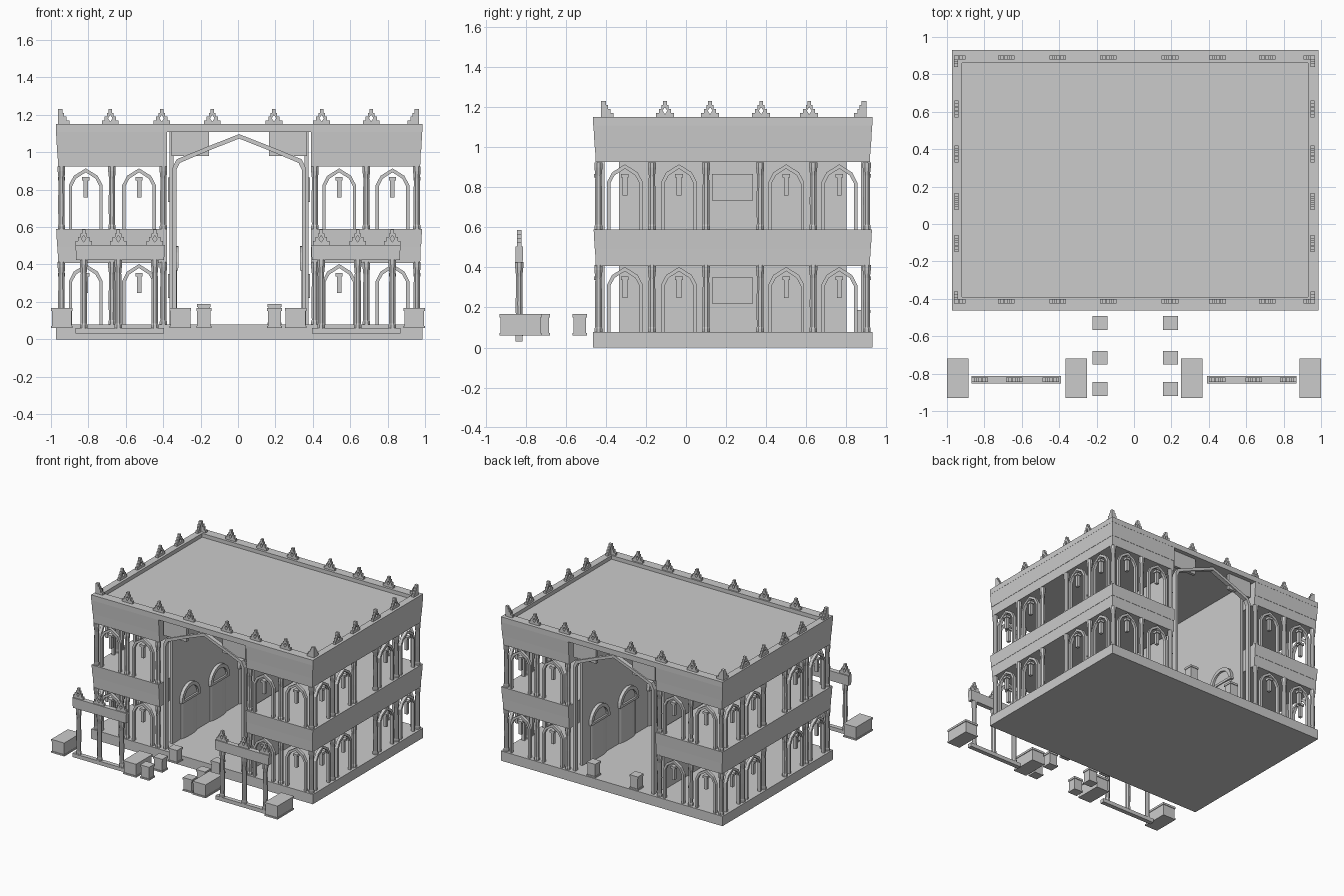
import bpy, bmesh, math
from mathutils import Matrix, Vector

if "Cube" in bpy.data.objects:
    bpy.data.objects.remove(bpy.data.objects["Cube"])


def place(x, y, z, rot=0):
    return Matrix.Translation((x, y, z)) @ Matrix.Rotation(math.radians(rot), 4, 'Z')


def finish(name, bm, mirror=True, smooth=False, shift=.006):
    bmesh.ops.recalc_face_normals(bm, faces=bm.faces)
    me = bpy.data.meshes.new(name)
    bm.to_mesh(me)
    bm.free()
    ob = bpy.data.objects.new(name, me)
    bpy.context.collection.objects.link(ob)
    ob.location.x = shift
    if mirror:
        m = ob.modifiers.new("mirror", 'MIRROR')
        m.use_mirror_merge = False
    if smooth:
        bpy.ops.object.select_all(action='DESELECT')
        ob.select_set(True)
        bpy.context.view_layer.objects.active = ob
        bpy.ops.object.shade_smooth_by_angle(angle=math.radians(35))
    return ob


def box(bm, x0, x1, y0, y1, z0, z1, flare=(0, 0, 0)):
    """Box whose top grows by flare = (x low, x high, both y)."""
    fl, fr, fy = flare
    rings = [[(x0, y0, z0), (x1, y0, z0), (x1, y1, z0), (x0, y1, z0)],
             [(x0 - fl, y0 - fy, z1), (x1 + fr, y0 - fy, z1),
              (x1 + fr, y1 + fy, z1), (x0 - fl, y1 + fy, z1)]]
    a, b = [[bm.verts.new(p) for p in r] for r in rings]
    bm.faces.new(a)
    bm.faces.new(b)
    for i in range(4):
        j = (i + 1) % 4
        bm.faces.new((a[i], a[j], b[j], b[i]))


def prism(bm, pts, depth, mat):
    """Extrude an x-z outline along local y."""
    a = [bm.verts.new(mat @ Vector((x, -depth / 2, z))) for x, z in pts]
    b = [bm.verts.new(mat @ Vector((x, depth / 2, z))) for x, z in pts]
    bm.faces.new(a)
    bm.faces.new(b)
    for i in range(len(a)):
        j = (i + 1) % len(a)
        bm.faces.new((a[i], a[j], b[j], b[i]))


def lathe(bm, prof, x, y, z, n=8):
    rings = []
    for r, h in prof:
        rings.append([bm.verts.new((x + r * math.cos((k + .5) * math.tau / n),
                                    y + r * math.sin((k + .5) * math.tau / n), z + h))
                      for k in range(n)])
    bm.faces.new(rings[0])
    bm.faces.new(rings[-1])
    for a, b in zip(rings, rings[1:]):
        for k in range(n):
            bm.faces.new((a[k], a[(k + 1) % n], b[(k + 1) % n], b[k]))


def band(outer, inner):
    """Closed outline of a symmetric arch from right-half outer/inner points."""
    full = lambda h: h + [(-x, z) for x, z in reversed(h[:-1])]
    return full(outer) + full(inner)[::-1]


COL = [(.021, 0), (.021, .018), (.018, .026), (.019, .15), (.017, .27), (.022, .31), (.022, .335)]
ARCH = band([(.09, 0), (.09, .235), (.064, .285), (0, .325)],
            [(.073, 0), (.073, .23), (.052, .27), (0, .304)])
HALF_FINIAL = [(0, 0), (.045, 0), (.045, .022), (.03, .022), (.03, .043), (.017, .043),
               (.017, .062), (.009, .062), (.009, .083), (0, .083), (0, .052), (.012, .034), (0, .016)]
STEPS = [(0, 0), (.062, 0), (.062, .022), (.046, .022), (.046, .043), (.034, .043),
         (.034, .062), (.024, .062), (.024, .083), (0, .083)]


def finial(bm, x, y, z, rot):
    for s in (1, -1):
        prism(bm, [(s * px, pz) for px, pz in HALF_FINIAL], .022, place(x, y, z, rot))


# base and roof
bm = bmesh.new()
box(bm, -.98, .98, -.463, .93, 0, .078)
finish("base_slab", bm, False)
bm = bmesh.new()
box(bm, -.97, .97, -.45, .92, 1.108, 1.12)
finish("roof_deck", bm, False)
bm = bmesh.new()
box(bm, -.98, .98, -.463, -.39, 1.108, 1.15)
box(bm, -.98, .98, .86, .93, 1.108, 1.15)
for s in (-1, 1):
    a, b = sorted((s * .925, s * .98))
    box(bm, a, b, -.39, .86, 1.108, 1.15)
finish("roof_rim", bm, False)

# wing floors with stepped, slightly flared fascia bands
bm = bmesh.new()
box(bm, .385, .968, -.451, .918, .408, .495, (0, .003, .003))
box(bm, .385, .973, -.456, .923, .495, .59, (0, .005, .005))
finish("gallery_floor", bm)
bm = bmesh.new()
box(bm, .385, .968, -.451, .918, .925, 1.0, (0, .003, .003))
box(bm, .385, .973, -.456, .923, 1.0, 1.11, (0, .006, .006))
finish("upper_fascia", bm)

# hall walls with panels on the gallery side
bm = bmesh.new()
box(bm, .35, .372, -.335, .80, .075, 1.11)
finish("hall_wall", bm)
bm = bmesh.new()
for z in (.22, .735):
    box(bm, .37, .38, .13, .335, z, z + .13)
finish("wall_panel", bm)

# arcades: columns, pointed arches, lamps on both storeys
FRONT, BACK, SIDE = -.44, .905, .95
columns = [(x, y) for y in (FRONT, BACK) for x in (.405, .68, .95)]
columns += [(SIDE, y) for y in (-.17, .10, .37, .635)]
arches = [(x, y, 0) for y in (FRONT, BACK) for x in (.535, .82)]
arches += [(SIDE, y, 90) for y in (-.305, -.035, .5, .765)]
cols, arcs, lamps = bmesh.new(), bmesh.new(), bmesh.new()
for z in (.077, .589):
    for x, y in columns:
        lathe(cols, COL, x, min(max(y, -.437), .902), z)
    for x, y, rot in arches:
        prism(arcs, ARCH, .024, place(x, y, z, rot))
        box(lamps, x - .012, x + .012, y - .012, y + .012, z + .17, z + .26)
        box(lamps, x - .019, x + .019, y - .019, y + .019, z + .26, z + .278)
finish("columns", cols)
finish("pointed_arches", arcs)
finish("lamps", lamps)

# tall portals front and back
bm = bmesh.new()
portal = band([(.357, .075), (.357, .915), (.335, .962), (.17, 1.03), (0, 1.097)],
              [(.336, .075), (.336, .905), (.318, .943), (.165, 1.008), (0, 1.073)])
for y in (-.425, .89):
    prism(bm, portal, .035, place(0, y, 0))
finish("portal_frame", bm, False)
bm = bmesh.new()
for y in (-.42, .885):
    box(bm, .16, .362, y - .012, y + .012, .98, 1.11)
finish("portal_spandrel", bm)

# round-headed doors along the hall
leaf, hood = bmesh.new(), bmesh.new()
semi = lambda r, n=12: [(r * math.cos(k * math.pi / n), r * math.sin(k * math.pi / n)) for k in range(n + 1)]
for y in (-.13, .235, .60):
    m = Matrix.Translation((.35, y, .23)) @ Matrix.Diagonal((.17, 1, 1, 1))
    bmesh.ops.create_cone(leaf, cap_ends=True, segments=32, radius1=.1, radius2=.1, depth=.31, matrix=m)
    prism(hood, semi(.118) + semi(.09)[::-1], .026, place(.338, y, .382, 90))
    prism(hood, semi(.092), .01, place(.346, y, .382, 90))
    box(hood, .326, .352, y - .118, y + .118, .368, .386)
finish("door_leaf", leaf, smooth=True)
finish("door_hood", hood)

# roof finials, with stepped corner pieces
bm = bmesh.new()
for y in (-.413, .89):
    for x in (-.685, -.41, -.14, .19, .445, .71):
        finial(bm, x, y, 1.148, 0)
for s in (-1, 1):
    for y in (-.105, .12, .375, .615):
        finial(bm, s * .952, y, 1.148, 90)
    for y, d in ((-.424, 1), (.901, -1)):
        prism(bm, [(-s * px, pz) for px, pz in STEPS], .022, place(s * .965, y + d * .011, 1.148))
        prism(bm, [(d * px, pz) for px, pz in STEPS], .022, place(s * .954, y, 1.148, 90))
finish("roof_finials", bm, False, shift=.002)

# free-standing colonnade gates in front
bm = bmesh.new()
box(bm, .395, .87, -.85, -.815, .03, .06)
box(bm, .395, .865, -.85, -.815, .425, .505, (.004, .004, .002))
for x in (.445, .64, .825):
    lathe(bm, [(r, h * 1.1) for r, h in COL], x, -.8325, .058)
    finial(bm, x, -.8325, .503, 0)
finish("garden_gate", bm, shift=0)


# garden blocks and pedestals with caps
def capped(bm, x, y, hx, hy, z0, z1):
    e = .005
    box(bm, x - hx, x + hx, y - hy, y + hy, z0, z0 + .012)
    box(bm, x - hx + e, x + hx - e, y - hy + e, y + hy - e, z0 + .012, z1 - .016)
    box(bm, x - hx, x + hx, y - hy, y + hy, z1 - .016, z1)


bm = bmesh.new()
for x in (.3075, .9425):
    capped(bm, x, -.825, .0575, .105, .06, .167)
finish("garden_block", bm, shift=0)
bm = bmesh.new()
for y in (-.53, -.715, -.882):
    capped(bm, .189, y, .04, .037, .06, .167)
capped(bm, .189, .885, .037, .037, .077, .188)
finish("pedestal", bm)
